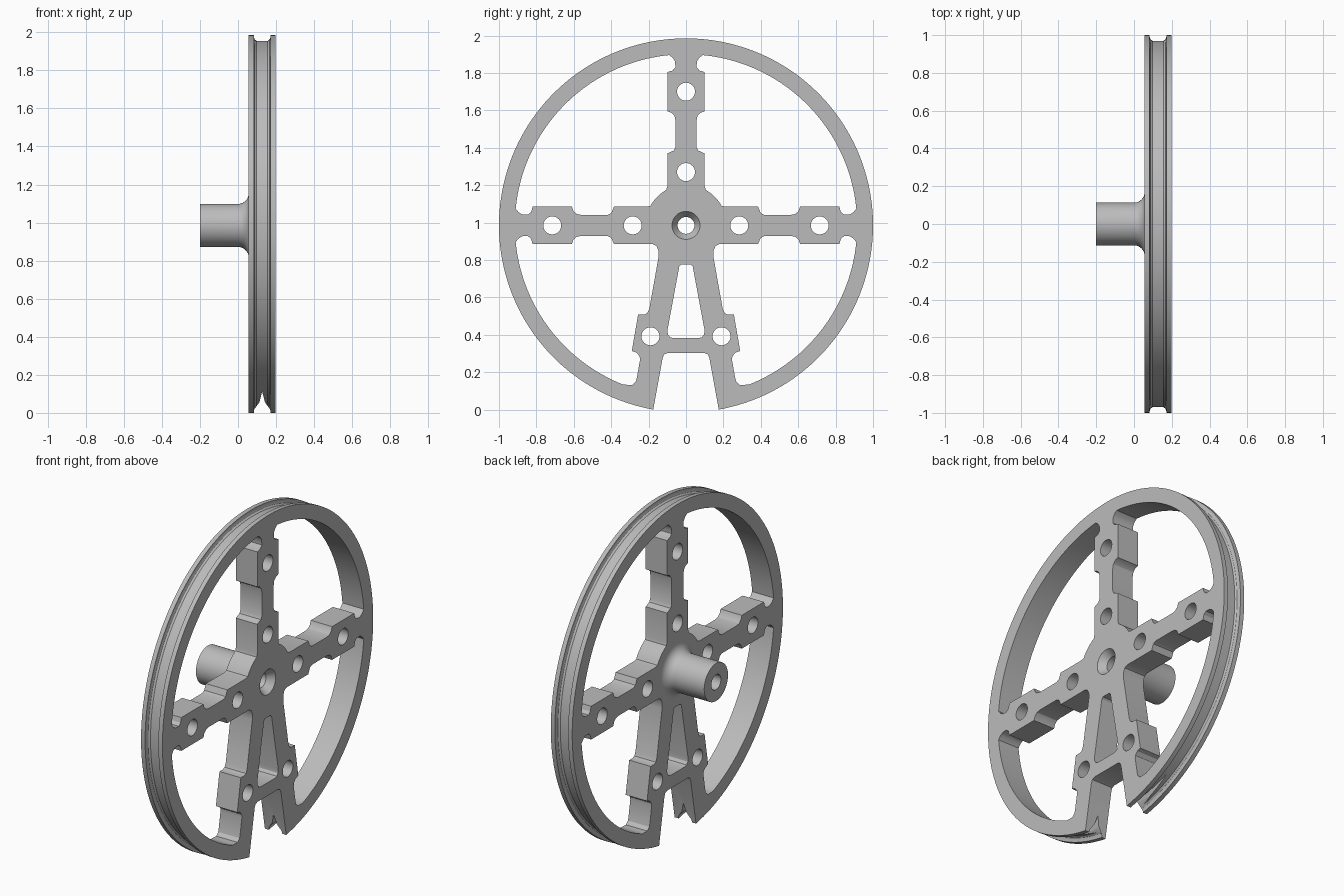
import bpy, bmesh
from math import cos, sin, pi, radians, atan2
from mathutils import Matrix

cube = bpy.data.objects.get("Cube")
if cube:
    bpy.data.objects.remove(cube)

AXLE_Z = 0.985              # height of the wheel centre
X0, X1 = 0.056, 0.198       # wheel faces
RIM_IN = 0.915

metal = bpy.data.materials.new("light grey metal")
metal.use_nodes = True
grey = (0.5, 0.5, 0.5, 1)
metal.diffuse_color = grey
metal.node_tree.nodes["Principled BSDF"].inputs["Base Color"].default_value = grey


def link(name, data):
    obj = bpy.data.objects.new(name, data)
    bpy.context.collection.objects.link(obj)
    return obj


def arc(radius, a0, a1, n, cx=0, cy=0):
    """Points on an arc, angles in radians, both ends included."""
    return [(cx + radius * cos(a0 + (a1 - a0) * i / n),
             cy + radius * sin(a0 + (a1 - a0) * i / n)) for i in range(n + 1)]


def circle(cx, cy, radius, n=32):
    return arc(radius, 0, 2 * pi, n, cx, cy)[:-1]


def mirror(points):
    return [(-x, y) for x, y in points]


def lathe(name, profile, n):
    """Revolve a closed (x, radius) profile about the axle."""
    bm = bmesh.new()
    rings = [[bm.verts.new((x, r * cos(2 * pi * i / n), AXLE_Z + r * sin(2 * pi * i / n)))
              for x, r in profile] for i in range(n)]
    m = len(profile)
    for i in range(n):
        a, b = rings[i], rings[(i + 1) % n]
        for j in range(m):
            k = (j + 1) % m
            bm.faces.new((a[j], a[k], b[k], b[j]))
    bmesh.ops.recalc_face_normals(bm, faces=bm.faces)
    me = bpy.data.meshes.new(name)
    bm.to_mesh(me)
    bm.free()
    return link(name, me)


def finish(obj):
    obj.data.materials.clear()
    obj.data.materials.append(metal)
    bpy.ops.object.select_all(action='DESELECT')
    obj.select_set(True)
    bpy.context.view_layer.objects.active = obj
    bpy.ops.object.shade_smooth_by_angle(angle=radians(30))


# Spoke edge from rim to hub: (distance from centre, half width)
edge = [(0.895, 0.07), (0.875, 0.058), (0.845, 0.057), (0.828, 0.072), (0.82, 0.1),
        (0.61, 0.1), (0.602, 0.077), (0.585, 0.061), (0.56, 0.056),
        (0.42, 0.056), (0.4, 0.066), (0.385, 0.1), (0.21, 0.1)]
# Outer edge of a lower leg, hub to rim
leg = [(0.178, -0.1), (0.158, -0.11), (0.147, -0.135), (0.147, -0.17), (0.196, -0.445),
       (0.207, -0.47), (0.225, -0.477), (0.256, -0.477), (0.29, -0.672),
       (0.265, -0.68), (0.248, -0.7), (0.246, -0.72), (0.262, -0.81),
       (0.268, -0.835), (0.287, -0.853), (0.315, -0.852)]

start = atan2(0.09, RIM_IN)
upper_window = (edge + arc(0.217, radians(29), radians(61), 8)
                + [(w, r) for r, w in reversed(edge)]
                + arc(RIM_IN, pi / 2 - start, start, 40))
lower_window = ([(r, -w) for r, w in edge] + leg
                + arc(RIM_IN, atan2(-0.853, 0.335), -start, 34))
leg_window = [(0.027, -0.21), (0.036, -0.22), (0.099, -0.56), (0.097, -0.583),
              (0.085, -0.598), (0.068, -0.603)]
leg_window += mirror(reversed(leg_window))

# Outer outline with the open slot at the bottom
slot = [(-0.125, -0.71), (-0.117, -0.69), (-0.098, -0.682)]
end = atan2(-0.985, 0.175)
outline = arc(1, end, pi - end, 160) + slot + mirror(reversed(slot))

loops = [outline, upper_window, mirror(upper_window), lower_window, mirror(lower_window),
         leg_window, circle(0, 0, 0.075, 48)]
for r in (0.285, 0.715):
    loops += [circle(r, 0, 0.048), circle(-r, 0, 0.048), circle(0, r, 0.048)]
loops += [circle(s * 0.19, -0.593, 0.048) for s in (1, -1)]

# Wheel plate: filled outline extruded along the axle
curve = bpy.data.curves.new("wheel_outline", 'CURVE')
curve.dimensions = '2D'
curve.fill_mode = 'BOTH'
curve.extrude = (X1 - X0) / 2
for pts in loops:
    sp = curve.splines.new('POLY')
    sp.points.add(len(pts) - 1)
    for p, (x, y) in zip(sp.points, pts):
        p.co = (x, y, 0, 1)
    sp.use_cyclic_u = True
temp = link("wheel_outline", curve)
deps = bpy.context.evaluated_depsgraph_get()
mesh = bpy.data.meshes.new_from_object(temp.evaluated_get(deps))
bpy.data.objects.remove(temp)
# local x, y, z become world y, z, x
mesh.transform(Matrix(((0, 0, 1, (X0 + X1) / 2), (1, 0, 0, 0),
                       (0, 1, 0, AXLE_Z), (0, 0, 0, 1))))
bm = bmesh.new()
bm.from_mesh(mesh)
bmesh.ops.remove_doubles(bm, verts=bm.verts, dist=0.0002)
bmesh.ops.recalc_face_normals(bm, faces=bm.faces)
bm.to_mesh(mesh)
bm.free()
wheel = link("wheel", mesh)

# Groove around the rim
groove = lathe("groove_cutter", [(0.082, 1.05), (0.083, 0.99), (0.088, 0.977), (0.098, 0.97),
                                 (0.156, 0.97), (0.166, 0.977), (0.171, 0.99),
                                 (0.172, 1.05)], 160)

# V notch running across the bottom of the rim at the slot
bm = bmesh.new()
section = [(0.09, -0.05), (0.09, 0.025), (0.112, 0.055), (0.127, 0.112),
           (0.142, 0.055), (0.164, 0.025), (0.164, -0.05)]
face = bm.faces.new([bm.verts.new((x, -0.7, z)) for x, z in section])
ext = bmesh.ops.extrude_face_region(bm, geom=[face])
bmesh.ops.translate(bm, vec=(0, 1.4, 0),
                    verts=[v for v in ext["geom"] if isinstance(v, bmesh.types.BMVert)])
bmesh.ops.recalc_face_normals(bm, faces=bm.faces)
me = bpy.data.meshes.new("notch_cutter")
bm.to_mesh(me)
bm.free()
notch = link("notch_cutter", me)

for cutter in (groove, notch):
    cutter.hide_render = True
    mod = wheel.modifiers.new(cutter.name, 'BOOLEAN')
    mod.operation = 'DIFFERENCE'
    mod.solver = 'EXACT'
    mod.object = cutter
deps = bpy.context.evaluated_depsgraph_get()
cut = bpy.data.meshes.new_from_object(wheel.evaluated_get(deps))
wheel.modifiers.clear()
wheel.data = cut
for cutter in (groove, notch):
    bpy.data.objects.remove(cutter)
finish(wheel)

# Hub shaft with flared root, through bore and countersink
flare = [(0.056 - 0.056 * cos(a), 0.168 - 0.055 * sin(a))
         for a in [pi / 2 * i / 8 for i in range(8, -1, -1)]]
flare = [(0.056 - (0.056 * sin(a)), 0.168 - 0.055 * cos(a))
         for a in [pi / 2 * i / 8 for i in range(9)]]
# concave quarter round from the shaft surface out to the plate
flare = [(0.056 * sin(a), 0.168 - 0.055 * cos(a)) for a in [pi / 2 * i / 8 for i in range(9)]]
hub = lathe("hub_shaft", [(-0.2, 0.045), (-0.2, 0.113)] + flare +
            [(X0, 0.075), (X1, 0.075), (0.155, 0.045)], 64)
finish(hub)
